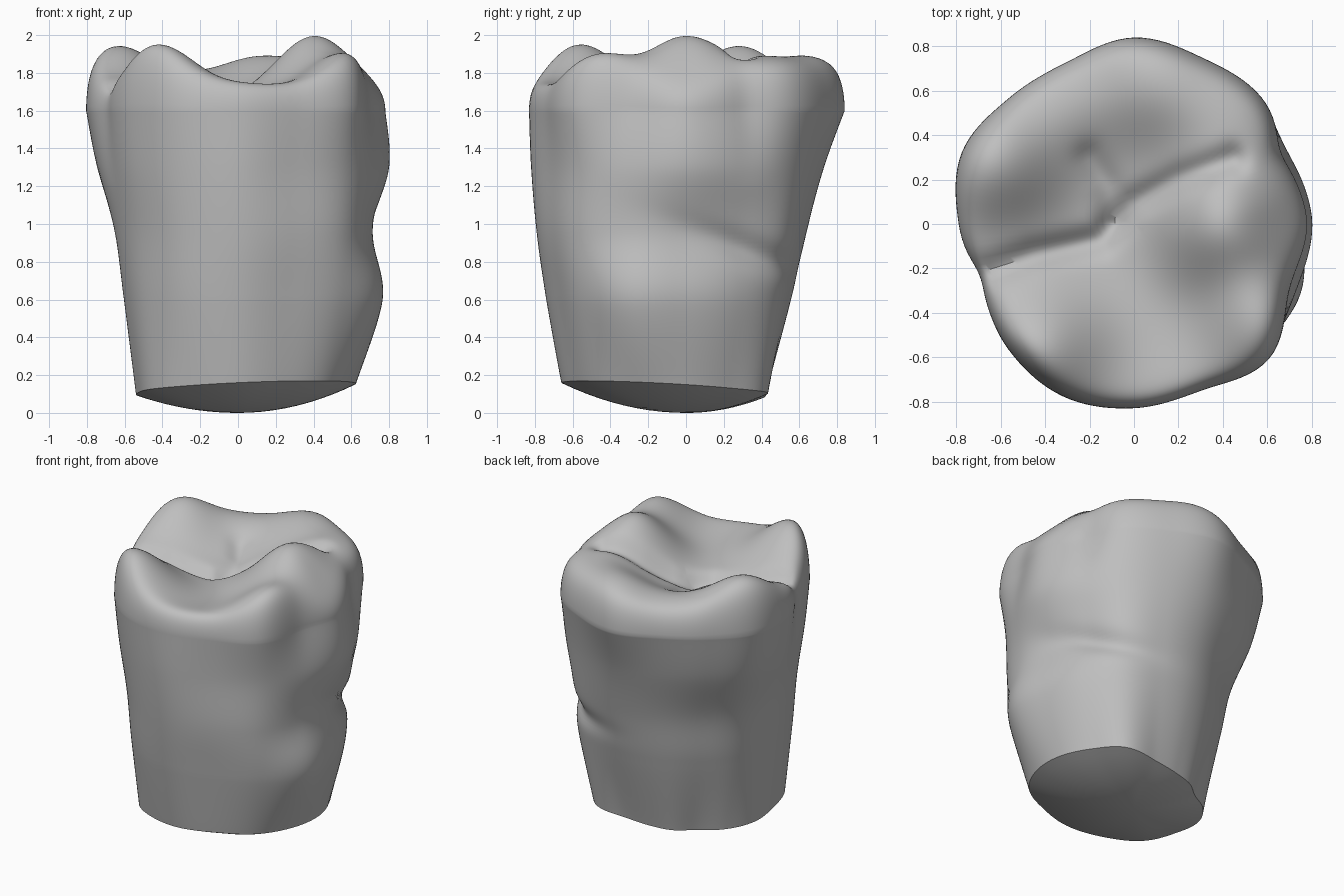
import bpy
import bmesh
from math import sin, cos, pi, exp, sqrt, radians
from mathutils import Vector

cube = bpy.data.objects.get("Cube")
if cube:
    bpy.data.objects.remove(cube, do_unlink=True)

SIDES, WALL_ROWS, CROWN_ROWS, CAP_ROWS = 144, 56, 44, 10

# Wall cross-sections: height, then radii (in hundredths) counter-clockwise from +x
SECTIONS = [
    (0.12, (62, 59, 58, 46, 41, 40, 39, 46, 53, 57, 64, 65, 66, 65, 67, 65)),
    (0.60, (74, 70, 67, 59, 55, 53, 53, 57, 60, 63, 69, 73, 74, 73, 78, 81)),
    (0.95, (70, 69, 72, 67, 63, 60, 60, 64, 65, 67, 72, 77, 79, 78, 81, 76)),
    (1.30, (80, 77, 77, 74, 73, 71, 73, 77, 74, 72, 77, 81, 82, 79, 82, 79)),
    (1.60, (78, 75, 81, 81, 84, 79, 80, 84, 79, 75, 80, 84, 83, 81, 86, 76)),
]

# Cusps on the chewing surface: x, y, height gain, spread
CUSPS = [
    (-0.42, -0.55, 0.22, 0.28),
    (-0.61, 0.27, 0.21, 0.28),
    (0.39, -0.01, 0.295, 0.28),
    (0.56, -0.45, 0.15, 0.24),
    (0.42, 0.42, 0.125, 0.28),
    (0.08, 0.61, 0.145, 0.28),
    (-0.28, 0.50, 0.05, 0.2),
]

# Fissures between the cusps
FISSURES = [
    [(-0.64, -0.21), (-0.45, -0.14), (-0.15, -0.07), (0.0, 0.09), (0.2, 0.2), (0.44, 0.29)],
    [(-0.10, 0.02), (-0.12, 0.18), (-0.20, 0.30)],
]


def spline(p0, p1, p2, p3, t):
    return p1 + 0.5 * t * (p2 - p0 + t * (2 * p0 - 5 * p1 + 4 * p2 - p3
                                         + t * (3 * (p1 - p2) + p3 - p0)))


def bell(d, width):
    return exp(-(d / width) ** 2)


def angle_gap(a, b):
    return (a - b + pi) % (2 * pi) - pi


def section_radius(i, a):
    radii = SECTIONS[i][1]
    n = len(radii)
    k = a / (2 * pi) * n
    j = int(k)
    return spline(*(radii[(j + o) % n] for o in (-1, 0, 1, 2)), k - j) / 100


def wall_point(a, t):
    last = len(SECTIONS) - 1
    i = min(int(t), last - 1)
    ids = [min(max(i + o, 0), last) for o in (-1, 0, 1, 2)]
    r = spline(*(section_radius(k, a) for k in ids), t - i)
    z = spline(*(SECTIONS[k][0] for k in ids), t - i)
    # neck crease, sloping down toward the back
    crease_z = 0.98 - 0.36 * r * sin(a)
    r -= 0.045 * bell(z - crease_z, 0.08) * bell(angle_gap(a, radians(33)), 0.5)
    # shallow grooves running down the walls from the fissures
    fade = min(max((z - 1.2) / 0.4, 0), 1)
    for deg, depth in ((27, 0.018), (198, 0.018)):
        r -= depth * fade * bell(angle_gap(a, radians(deg)), 0.13)
    # uneven lower rim
    z += max(0, 1 - t) * (0.03 * cos(a) - 0.04 * sin(a))
    return Vector((r * cos(a), r * sin(a), z))


def fissure_distance(p, path):
    best = 9.0
    for a, b in zip(path, path[1:]):
        a, b = Vector(a), Vector(b)
        d = b - a
        f = min(max((p - a).dot(d) / d.length_squared, 0), 1)
        best = min(best, (p - a - d * f).length)
    return best


def crown_height(x, y):
    p = Vector((x, y))
    h = 1.66 + 0.16 * p.length_squared
    for cx, cy, gain, spread in CUSPS:
        h += gain * bell((p - Vector((cx, cy))).length, spread)
    for path, depth in zip(FISSURES, (0.06, 0.03)):
        h -= depth * bell(fissure_distance(p, path), 0.065)
    return h


def build_tooth():
    bm = bmesh.new()
    angles = [2 * pi * k / SIDES for k in range(SIDES)]
    top = len(SECTIONS) - 1
    base = [wall_point(a, 0) for a in angles]
    rim = [wall_point(a, top) for a in angles]
    rings = []
    # domed underside
    for k in range(1, CAP_ROWS):
        s = k / CAP_ROWS
        rings.append([Vector((p.x * s, p.y * s, p.z * s * s)) for p in base])
    # side walls
    for k in range(WALL_ROWS + 1):
        rings.append([wall_point(a, top * k / WALL_ROWS) for a in angles])
    # tight shoulder, softer on the +x side, and chewing surface
    for k in range(1, CROWN_ROWS):
        s = cos(pi / 2 * k / CROWN_ROWS)
        ring = []
        for a, p in zip(angles, rim):
            rise = sqrt(1 - s ** (20 - 12 * bell(angle_gap(a, 0), 0.35)))
            x, y = p.x * s, p.y * s
            ring.append(Vector((x, y, p.z + (crown_height(x, y) - p.z) * rise)))
        rings.append(ring)

    rows = [[bm.verts.new(p) for p in ring] for ring in rings]
    for low, high in zip(rows, rows[1:]):
        for k in range(SIDES):
            n = (k + 1) % SIDES
            bm.faces.new((low[k], low[n], high[n], high[k]))
    for row, z in ((rows[0], 0), (rows[-1], crown_height(0, 0))):
        centre = bm.verts.new((0, 0, z))
        for k in range(SIDES):
            bm.faces.new((row[k], row[(k + 1) % SIDES], centre))
    bmesh.ops.recalc_face_normals(bm, faces=bm.faces)
    mesh = bpy.data.meshes.new("molar_tooth")
    bm.to_mesh(mesh)
    bm.free()
    return mesh


# Material
grey = bpy.data.materials.new("plain_grey")
grey.use_nodes = True
colour = (0.52, 0.52, 0.52, 1)
grey.diffuse_color = colour
grey.node_tree.nodes["Principled BSDF"].inputs["Base Color"].default_value = colour

# Tooth
tooth = bpy.data.objects.new("molar_tooth", build_tooth())
tooth.data.materials.append(grey)
bpy.context.collection.objects.link(tooth)
bpy.ops.object.select_all(action="DESELECT")
tooth.select_set(True)
bpy.context.view_layer.objects.active = tooth
bpy.ops.object.shade_smooth_by_angle(angle=radians(40))
